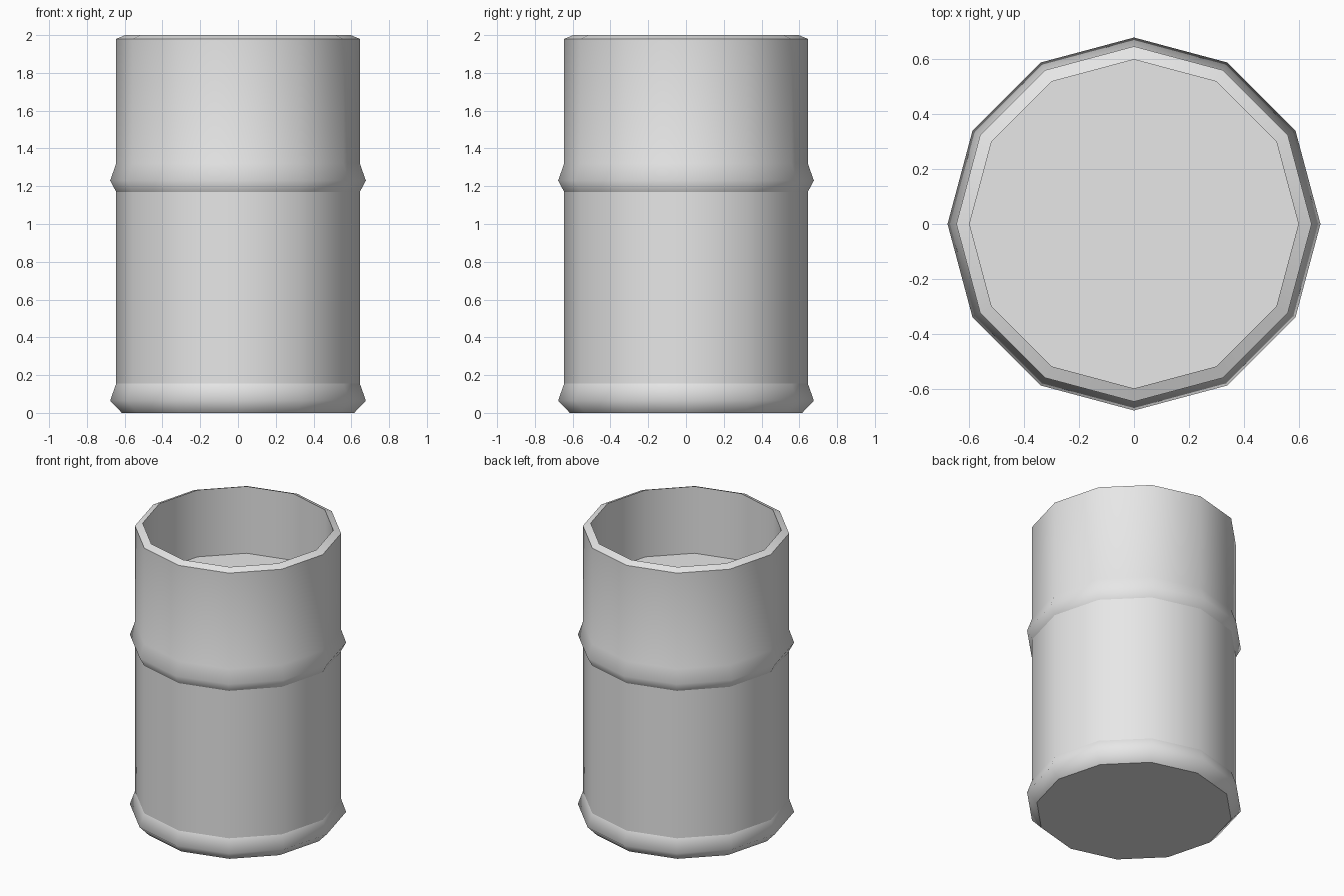
import bpy, bmesh
from math import cos, sin, tau

SIDES = 12

cube = bpy.data.objects.get("Cube")
if cube:
    bpy.data.objects.remove(cube, do_unlink=True)

# Single plain grey
grey = bpy.data.materials.new("plain_grey")
grey.use_nodes = True
colour = (0.8, 0.8, 0.8, 1)
grey.diffuse_color = colour
grey.node_tree.nodes["Principled BSDF"].inputs["Base Color"].default_value = colour

# Wall profile: radius, height, whether the ring is a hard crease
profile = [
    (0.615, 0.0, True),     # base
    (0.677, 0.065, False),  # lower band
    (0.645, 0.155, True),
    (0.645, 1.17, True),    # upper band
    (0.677, 1.23, False),
    (0.645, 1.32, False),
    (0.645, 1.98, True),    # sloped rim
    (0.597, 2.0, True),
    (0.597, 1.54, True),    # recessed floor
]


def lathe(name, rings, material):
    """Spin a profile into a closed solid with flat end caps."""
    bm = bmesh.new()
    loops = [[bm.verts.new((r * cos(tau * i / SIDES), r * sin(tau * i / SIDES), z))
              for i in range(SIDES)] for r, z, _ in rings]
    for low, high in zip(loops, loops[1:]):
        for i in range(SIDES):
            j = (i + 1) % SIDES
            bm.faces.new((low[i], low[j], high[j], high[i]))
    caps = [bm.faces.new(loops[0][::-1]), bm.faces.new(loops[-1])]
    for face in bm.faces:
        face.smooth = face not in caps
    # Creases run around the rings marked as hard
    for loop, (_, _, hard) in zip(loops, rings):
        for i in range(SIDES):
            bm.edges.get((loop[i], loop[(i + 1) % SIDES])).smooth = not hard
    mesh = bpy.data.meshes.new(name)
    bm.to_mesh(mesh)
    bm.free()
    mesh.materials.append(material)
    obj = bpy.data.objects.new(name, mesh)
    bpy.context.collection.objects.link(obj)
    return obj


lathe("banded_barrel", profile, grey)
